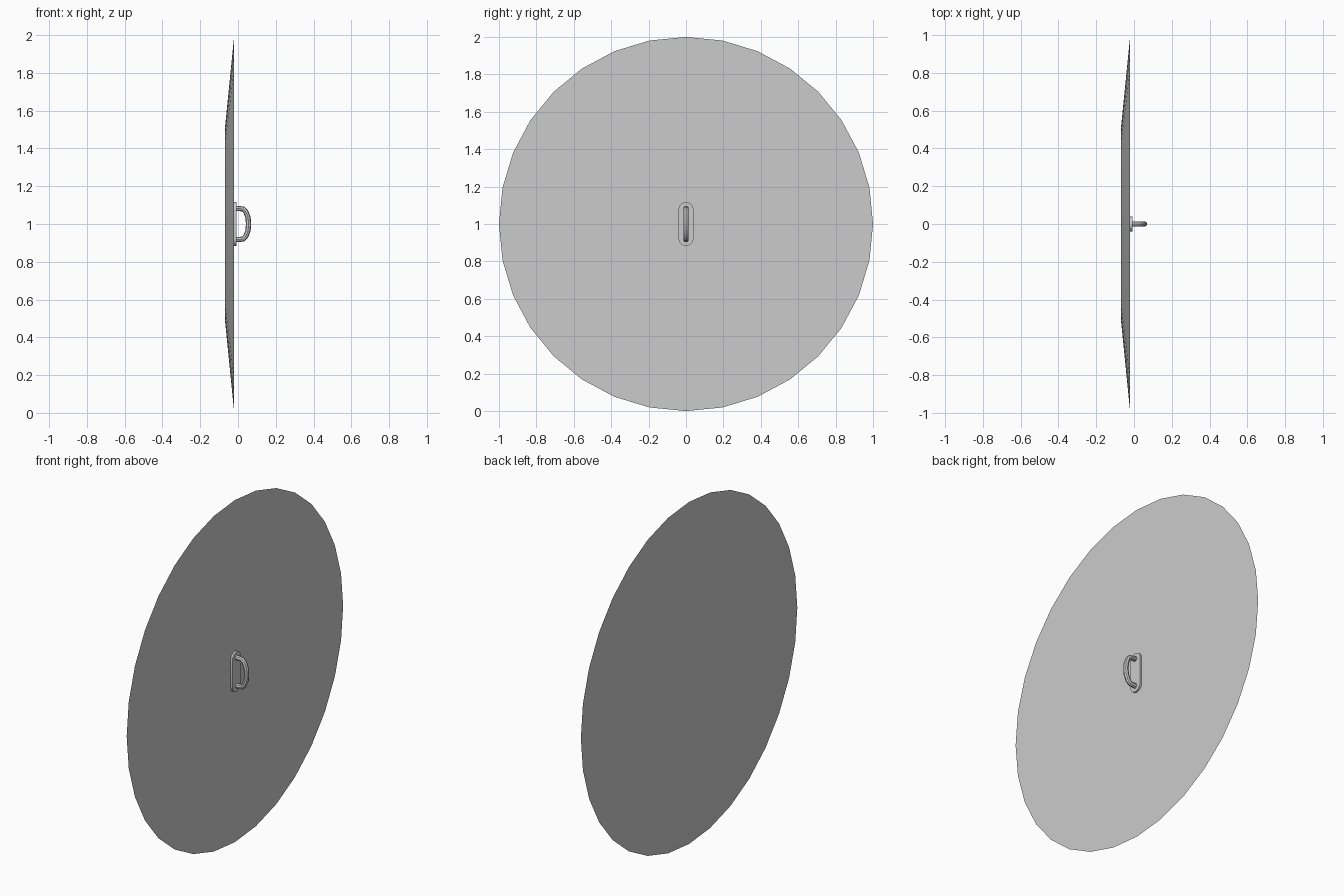
import bpy, bmesh
from math import sin, cos, pi, radians

if "Cube" in bpy.data.objects:
    bpy.data.objects.remove(bpy.data.objects["Cube"])


def finish(bm, name):
    bmesh.ops.recalc_face_normals(bm, faces=bm.faces)
    me = bpy.data.meshes.new(name)
    bm.to_mesh(me)
    bm.free()
    ob = bpy.data.objects.new(name, me)
    bpy.context.collection.objects.link(ob)
    smooth(ob)
    return ob


def smooth(ob):
    bpy.ops.object.select_all(action='DESELECT')
    ob.select_set(True)
    bpy.context.view_layer.objects.active = ob
    bpy.ops.object.shade_smooth_by_angle(angle=radians(35))


def loft(name, rings):
    """Join equal-length point rings and cap both ends."""
    bm = bmesh.new()
    loops = [[bm.verts.new(p) for p in ring] for ring in rings]
    n = len(loops[0])
    for a, b in zip(loops, loops[1:]):
        for i in range(n):
            j = (i + 1) % n
            bm.faces.new((a[i], a[j], b[j], b[i]))
    bm.faces.new(loops[0])
    bm.faces.new(loops[-1])
    return finish(bm, name)


def circle(x, r, n=32):
    return [(x, r * sin(2 * pi * i / n), 1 + r * cos(2 * pi * i / n)) for i in range(n)]


def stadium(x, r, half, n=8):
    pts = []
    for side in (1, -1):
        for i in range(n + 1):
            a = pi * i / n
            pts.append((x, side * r * cos(a), 1 + side * (half + r * sin(a))))
    return pts


# Round panel: flat face towards +x, shallow bevelled back
loft("round_panel", [circle(-0.02, 1.0), circle(-0.07, 0.5)])

# Handle backing plate
loft("handle_plate", [stadium(-0.021, 0.04, 0.077), stadium(-0.009, 0.04, 0.077)])

# Bent grip swept along a mirrored path
half = [(-0.015, 0.083), (0.026, 0.080), (0.041, 0.066), (0.053, 0.035), (0.056, 0.0)]
path = half + [(x, -z) for x, z in reversed(half[:-1])]
cu = bpy.data.curves.new("handle_grip", 'CURVE')
cu.dimensions = '3D'
cu.bevel_depth = 0.014
cu.bevel_resolution = 2
sp = cu.splines.new('POLY')
sp.points.add(len(path) - 1)
for p, (x, z) in zip(sp.points, path):
    p.co = (x, 0, 1 + z, 1)
grip = bpy.data.objects.new("handle_grip", cu)
bpy.context.collection.objects.link(grip)
bpy.ops.object.select_all(action='DESELECT')
grip.select_set(True)
bpy.context.view_layer.objects.active = grip
bpy.ops.object.convert(target='MESH')
smooth(bpy.context.view_layer.objects.active)
